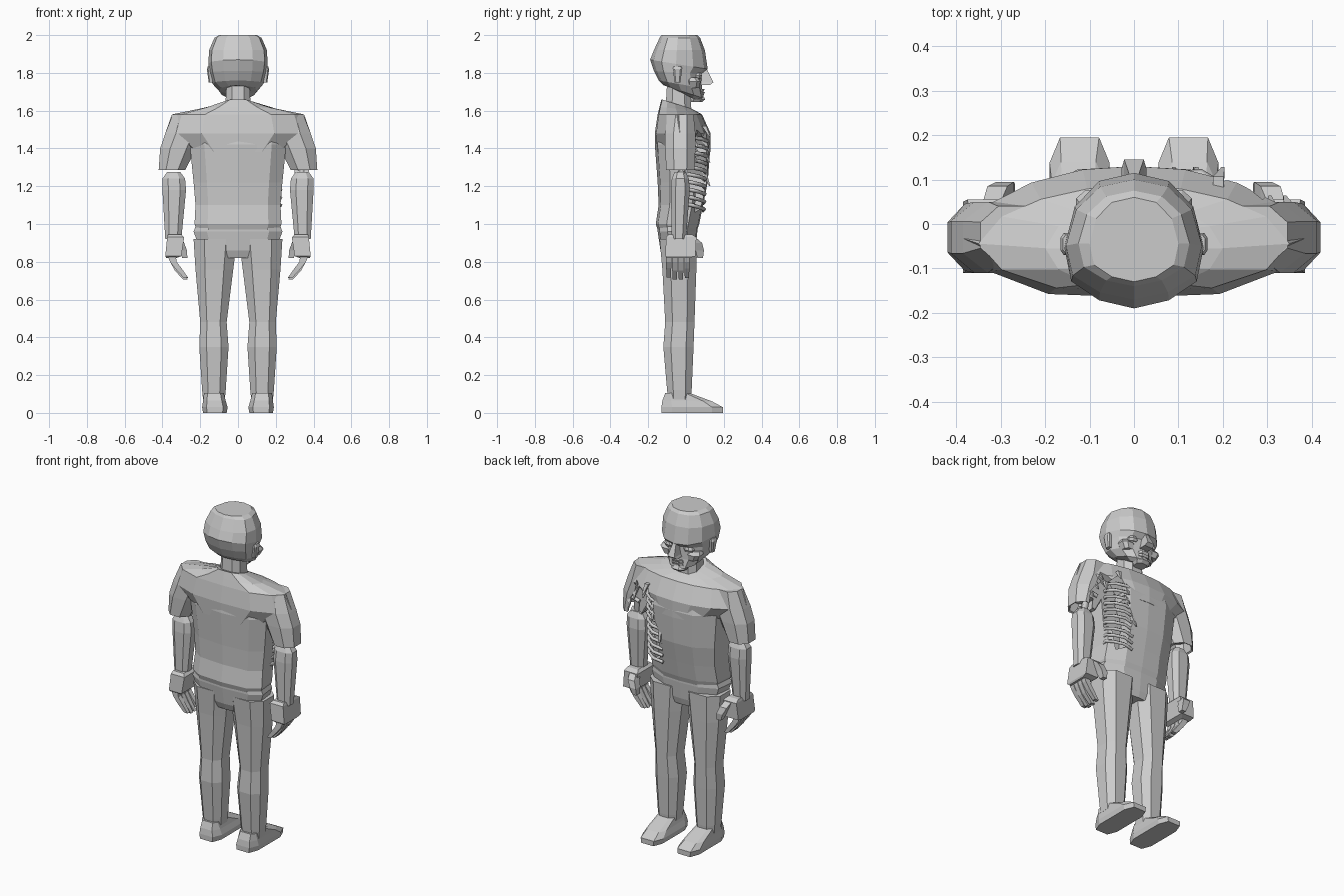
import bpy, bmesh, math, random
from mathutils import Vector

if "Cube" in bpy.data.objects:
    bpy.data.objects.remove(bpy.data.objects["Cube"], do_unlink=True)
random.seed(4)

# Single clay colour
clay = bpy.data.materials.new("pale_grey")
clay.use_nodes = True
GREY = (0.6, 0.6, 0.6, 1)
clay.diffuse_color = GREY
clay.node_tree.nodes["Principled BSDF"].inputs["Base Color"].default_value = GREY


def mirrored(half):
    """Close a right-hand half outline (front middle to back middle) into a loop."""
    return half + [(-x, y) for x, y in reversed(half) if x > 0]


def octagon(corner):
    return mirrored([(corner, 1), (1, corner), (1, -corner), (corner, -1)])


SQUARE = [(1, 1), (1, -1), (-1, -1), (-1, 1)]
TORSO = mirrored([(0, 1), (.5, .95), (.95, .5), (1, -.5), (.7, -.9), (0, -1)])
SHOULDER = mirrored([(0, 1), (.3, .95), (.6, .75), (.85, .42), (1, -.1), (.85, -.6), (.5, -.95), (0, -1)])
SKULL = mirrored([(0, 1), (.5, .88), (.85, .5), (1, -.1), (.9, -.6), (.5, -.88), (0, -1)])


def skin(name, rings):
    """Bridge equal point rings and cap both ends."""
    bm = bmesh.new()
    loops = [[bm.verts.new(p) for p in ring] for ring in rings]
    count = len(loops[0])
    for low, high in zip(loops, loops[1:]):
        for i in range(count):
            j = (i + 1) % count
            bm.faces.new((low[i], low[j], high[j], high[i]))
    bm.faces.new(loops[0])
    bm.faces.new(loops[-1])
    bmesh.ops.recalc_face_normals(bm, faces=bm.faces)
    mesh = bpy.data.meshes.new(name)
    bm.to_mesh(mesh)
    bm.free()
    mesh.materials.append(clay)
    part = bpy.data.objects.new(name, mesh)
    bpy.context.collection.objects.link(part)
    return part


def loft(name, outline, sections, side=1):
    """Sections: inner x, outer x, back y, front y, back z, optional front z."""
    rings = []
    for x0, x1, back, front, z, *tilt in sections:
        zf = tilt[0] if tilt else z
        rings.append([(side * ((x0 + x1) / 2 + u * (x1 - x0) / 2),
                       (back + front) / 2 + v * (front - back) / 2,
                       (z + zf) / 2 + v * (zf - z) / 2) for u, v in outline])
    return skin(name, rings)


def centred(name, outline, sections):
    return loft(name, outline, [(-s[0], *s) for s in sections])


def tube(name, points, radius):
    curve = bpy.data.curves.new(name, "CURVE")
    curve.dimensions = "3D"
    curve.bevel_depth = radius
    curve.bevel_resolution = 0
    curve.use_fill_caps = True
    spline = curve.splines.new("POLY")
    spline.points.add(len(points) - 1)
    for knot, p in zip(spline.points, points):
        knot.co = (*p, 1)
    curve.materials.append(clay)
    part = bpy.data.objects.new(name, curve)
    bpy.context.collection.objects.link(part)
    return part


# Shirt body, shoulder yoke and hips
shirt = centred("shirt_body", TORSO, [
    (.22, -.15, .06, .97), (.23, -.16, .07, 1), (.225, -.145, .09, 1.1),
    (.235, -.15, .115, 1.22), (.255, -.165, .13, 1.42), (.22, -.15, .1, 1.54)])
yoke = centred("shirt_shoulders", SHOULDER, [
    (.25, -.16, .13, 1.38), (.385, -.165, .13, 1.48), (.35, -.15, .085, 1.58),
    (.2, -.14, .05, 1.62, 1.6), (.085, -.13, .03, 1.66, 1.61)])
centred("hips", TORSO, [
    (.11, -.12, .04, .82), (.2, -.135, .05, .86), (.235, -.15, .06, .96), (.22, -.15, .06, 1)])

# Neck, head and collar
centred("neck", octagon(.5), [(.07, -.11, .03, 1.58), (.06, -.1, .02, 1.75)])
centred("head", SKULL, [
    (.06, -.09, .075, 1.73, 1.645), (.1, -.12, .095, 1.735, 1.665),
    (.135, -.145, .085, 1.76, 1.72), (.15, -.17, .085, 1.81, 1.795),
    (.157, -.19, .115, 1.87, 1.82), (.153, -.17, .1, 1.92),
    (.125, -.14, .075, 1.985), (.1, -.13, .06, 2)])
centred("nose", SQUARE, [(.028, .06, .125, 1.735), (.022, .06, .145, 1.75), (.01, .07, .11, 1.82)])
for lip, z in (("lower_lip", 1.692), ("upper_lip", 1.71)):
    centred(lip, octagon(.6), [(.04, .04, .094, z - .008), (.034, .04, .1, z + .006)])
centred("chin", octagon(.5), [(.035, .02, .085, 1.645), (.045, .02, .102, 1.66), (.03, .02, .09, 1.68)])
for side, label in ((1, "left"), (-1, "right")):
    loft(label + "_ear", octagon(.6), [
        (.13, .155, -.06, -.03, 1.75), (.13, .165, -.07, -.02, 1.82), (.13, .16, -.065, -.025, 1.835)], side)
    loft(label + "_eye", octagon(.4), [
        (.035, .09, .04, .078, 1.77), (.03, .095, .04, .085, 1.785), (.04, .085, .04, .08, 1.8)], side)
    loft(label + "_cheekbone", octagon(.5), [
        (.05, .11, .0, .07, 1.72), (.045, .13, .0, .077, 1.755), (.06, .12, .0, .06, 1.775)], side)

# Sleeves, arms, hands, legs and shoes on both sides
sleeves = {}
for side, label in ((1, "left"), (-1, "right")):
    sleeves[label] = loft(label + "_sleeve", octagon(.45), [
        (.29, .4, -.09, .03, 1.35), (.3, .41, -.095, .035, 1.29),
        (.28, .42, -.105, .045, 1.285), (.22, .412, -.11, .05, 1.4),
        (.18, .385, -.11, .05, 1.48), (.2, .345, -.09, .04, 1.58)], side)
    loft(label + "_forearm", octagon(.5), [
        (.3, .385, -.075, .0, .92), (.275, .4, -.08, .02, 1.18),
        (.28, .4, -.075, .015, 1.24), (.305, .375, -.06, .0, 1.275)], side)
    loft(label + "_palm", SQUARE, [
        (.325, .38, -.1, .02, .82), (.3, .385, -.11, .05, .83),
        (.285, .375, -.105, .055, .93), (.3, .37, -.09, .03, .945)], side)
    loft(label + "_thumb", SQUARE, [
        (.268, .295, .06, .09, .82), (.27, .31, .05, .095, .86),
        (.285, .33, .035, .085, .9), (.3, .34, .0, .05, .93)], side)
    for n in range(4):
        y = -.105 + n * .032
        drop = (.012, 0, 0, .01)[n]
        loft(f"{label}_finger_{n + 1}", SQUARE, [
            (.265, .29, y + .003, y + .025, .705 + drop),
            (.3, .335, y, y + .027, .755 + drop),
            (.325, .36, y, y + .028, .8),
            (.33, .375, y, y + .028, .84)], side)
    loft(label + "_leg", octagon(.5), [
        (.07, .185, -.095, .025, .07), (.065, .19, -.1, .03, .12), (.05, .205, -.12, .04, .35),
        (.06, .2, -.11, .045, .48), (.025, .225, -.125, .055, .76),
        (.005, .235, -.14, .06, .92)], side)
    loft(label + "_shoe", octagon(.65), [
        (.06, .185, -.13, .195, 0), (.055, .19, -.13, .195, .03),
        (.065, .185, -.125, .14, .065, .06), (.075, .18, -.11, .02, .105)], side)

# Torn opening through the left chest and the front of the left sleeve
tear = [(.12, 1.08), (.17, 1.06), (.2, 1.17), (.24, 1.2), (.26, 1.26), (.36, 1.26), (.35, 1.36),
        (.31, 1.42), (.29, 1.5), (.23, 1.46), (.19, 1.5), (.14, 1.42), (.15, 1.36), (.1, 1.26)]
cutter = skin("tear_cutter", [[(x, y, z) for x, z in tear] for y in (.01, .25)])
cutter.hide_render = True
for part in (shirt, yoke, sleeves["left"]):
    cut = part.modifiers.new("tear", "BOOLEAN")
    cut.operation = "DIFFERENCE"
    cut.solver = "EXACT"
    cut.object = cutter
    bpy.context.view_layer.objects.active = part
    bpy.ops.object.modifier_apply(modifier=cut.name)
bpy.data.objects.remove(cutter, do_unlink=True)

# Rib cage behind the tear
for n in range(10):
    z = 1.08 + n * .04
    lift = n * .002
    tube(f"rib_{n + 1}", [
        (.09, .09 + lift, z - .01), (.15, .095 + lift, z), (.2, .065 + lift, z + .01),
        (.225, .03, z + .02), (.2, -.03, z + .03)], .011)

# Bare upper arm bone with its joints
tube("upper_arm_bone", [(.34, -.03, 1.24), (.33, -.01, 1.36), (.31, .0, 1.5)], .022)
tube("elbow_joint", [(.3, -.025, 1.27), (.375, -.025, 1.27)], .022)
tube("shoulder_joint", [(.27, .01, 1.46), (.33, .015, 1.48)], .03)
tube("collar_bone", [(.29, .03, 1.36), (.36, .025, 1.38)], .014)

# Ragged cloth strips around the opening
for n, (x, z) in enumerate(tear[6:]):
    y = .115 if x < .2 else .05
    lean = random.uniform(-.02, .02)
    tip = Vector((x + lean, y + .01, z - random.uniform(.03, .06)))
    top = Vector((x, y - .02, z + .02))
    across = Vector((.012, 0, 0))
    deep = Vector((0, .012, 0))
    skin(f"cloth_strip_{n + 1}", [[p + w * (u * across + v * deep) for u, v in SQUARE]
                                  for p, w in ((tip, .3), (top, 1))])
